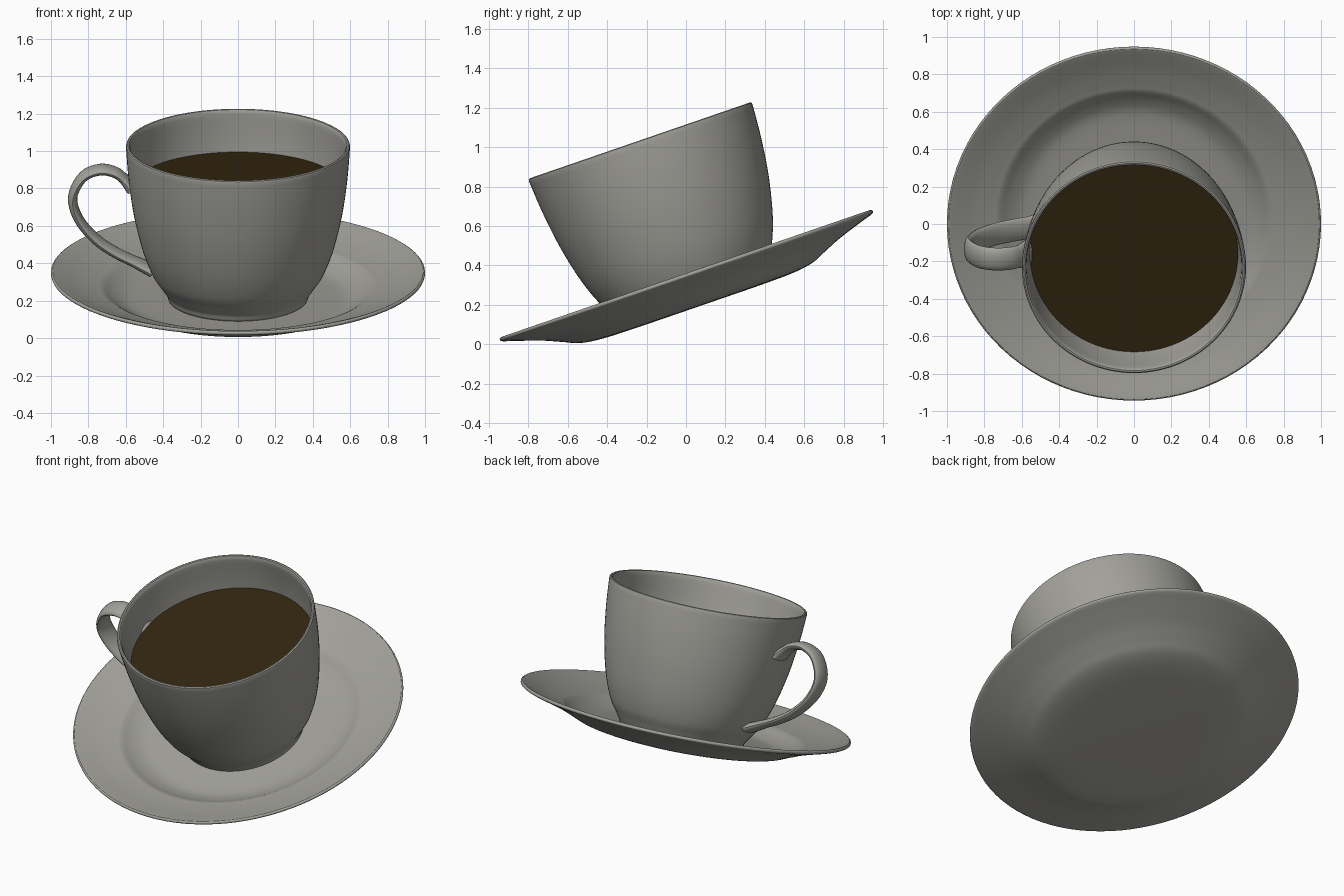
import bpy, bmesh, math
from mathutils import Matrix, Vector

if "Cube" in bpy.data.objects:
    bpy.data.objects.remove(bpy.data.objects["Cube"])

# everything is built upright around z, then tipped back by 19 degrees
TILT = Matrix.Translation((0, 0, 0.355)) @ Matrix.Rotation(math.radians(19), 4, 'X')


def material(name, col):
    m = bpy.data.materials.new(name)
    m.diffuse_color = (*col, 1)
    m.use_nodes = True
    m.node_tree.nodes["Principled BSDF"].inputs["Base Color"].default_value = m.diffuse_color
    return m


CERAMIC = material("warm_grey_ceramic", (0.36, 0.355, 0.325))
COFFEE = material("dark_coffee", (0.031, 0.019, 0.005))


def smooth_path(pts, steps=5):
    """Catmull-Rom curve through 2D points."""
    p = [Vector(q) for q in pts]
    p = [p[0]] + p + [p[-1]]
    out = []
    for a, b, c, d in zip(p, p[1:], p[2:], p[3:]):
        for k in range(steps):
            t = k / steps
            out.append(0.5 * (2 * b + (c - a) * t + (2 * a - 5 * b + 4 * c - d) * t * t
                              + (3 * b - a - 3 * c + d) * t ** 3))
    return out + [p[-1]]


def finish(name, bm, mat):
    bmesh.ops.remove_doubles(bm, verts=bm.verts, dist=1e-5)
    bmesh.ops.recalc_face_normals(bm, faces=bm.faces)
    bm.transform(TILT)
    me = bpy.data.meshes.new(name)
    bm.to_mesh(me)
    bm.free()
    me.materials.append(mat)
    ob = bpy.data.objects.new(name, me)
    bpy.context.collection.objects.link(ob)
    bpy.ops.object.select_all(action='DESELECT')
    ob.select_set(True)
    bpy.context.view_layer.objects.active = ob
    bpy.ops.object.shade_smooth_by_angle(angle=math.radians(35))
    return ob


def lathe(name, profile, mat, seg=96):
    bm = bmesh.new()
    vs = [bm.verts.new((r, 0, z)) for r, z in profile]
    es = [bm.edges.new(e) for e in zip(vs, vs[1:])]
    bmesh.ops.spin(bm, geom=vs + es, cent=(0, 0, 0), axis=(0, 0, 1),
                   angle=2 * math.pi, steps=seg)
    return finish(name, bm, mat)


# saucer: top surface (floor, step, sloping rim), then underside
top = smooth_path([(0.45, -0.155), (0.58, -0.149), (0.66, -0.12), (0.72, -0.083),
                   (0.75, -0.073)])
rim = smooth_path([(0.755, -0.072), (0.86, -0.042), (0.975, 0.0), (0.993, 0.003),
                   (1.0, -0.006), (0.99, -0.018), (0.93, -0.037), (0.8, -0.08),
                   (0.7, -0.122), (0.62, -0.155), (0.5, -0.171), (0.3, -0.175)])
lathe("saucer", [(0, -0.155)] + top + rim + [(0, -0.175)], CERAMIC)

# cup: foot, outer wall, rounded lip, inner wall
outer = smooth_path([(0.378, -0.125), (0.415, -0.07), (0.46, 0.0), (0.512, 0.136),
                     (0.558, 0.331), (0.586, 0.533), (0.599, 0.705)])
lip = [(0.597, 0.714), (0.59, 0.718), (0.582, 0.716), (0.577, 0.708)]
inner = smooth_path([(0.574, 0.69), (0.562, 0.533), (0.532, 0.331), (0.485, 0.136),
                     (0.43, 0.01), (0.36, -0.07), (0.25, -0.1)])
foot = [(0, -0.145), (0.33, -0.145), (0.34, -0.158), (0.36, -0.158), (0.372, -0.15),
        (0.376, -0.14)]
lathe("cup", foot + outer + lip + inner + [(0, -0.105)], CERAMIC)

# coffee surface, parallel to the cup rim
lathe("coffee", [(0, 0.485), (0.557, 0.485)], COFFEE)

# handle: flattened oval swept along a loop on the left side
path = smooth_path([(-0.57, 0.475), (-0.61, 0.525), (-0.66, 0.563), (-0.74, 0.577),
                    (-0.83, 0.535), (-0.884, 0.42), (-0.85, 0.295), (-0.76, 0.185),
                    (-0.66, 0.112), (-0.55, 0.055), (-0.46, 0.01)])
bm = bmesh.new()
rings, N = [], 20
for i, p in enumerate(path):
    d = (path[min(i + 1, len(path) - 1)] - path[max(i - 1, 0)]).normalized()
    end = min(i, len(path) - 1 - i)
    flare = 1 + 0.3 * max(0, 1 - end / 6)
    ring = []
    for k in range(N):
        a = 2 * math.pi * k / N
        w, t = 0.064 * math.cos(a) * flare, 0.025 * math.sin(a) * flare
        ring.append(bm.verts.new((p.x - d.y * t, w, p.y + d.x * t)))
    rings.append(ring)
for a, b in zip(rings, rings[1:]):
    for k in range(N):
        bm.faces.new((a[k], a[(k + 1) % N], b[(k + 1) % N], b[k]))
bm.faces.new(rings[0])
bm.faces.new(rings[-1])
finish("handle", bm, CERAMIC)
